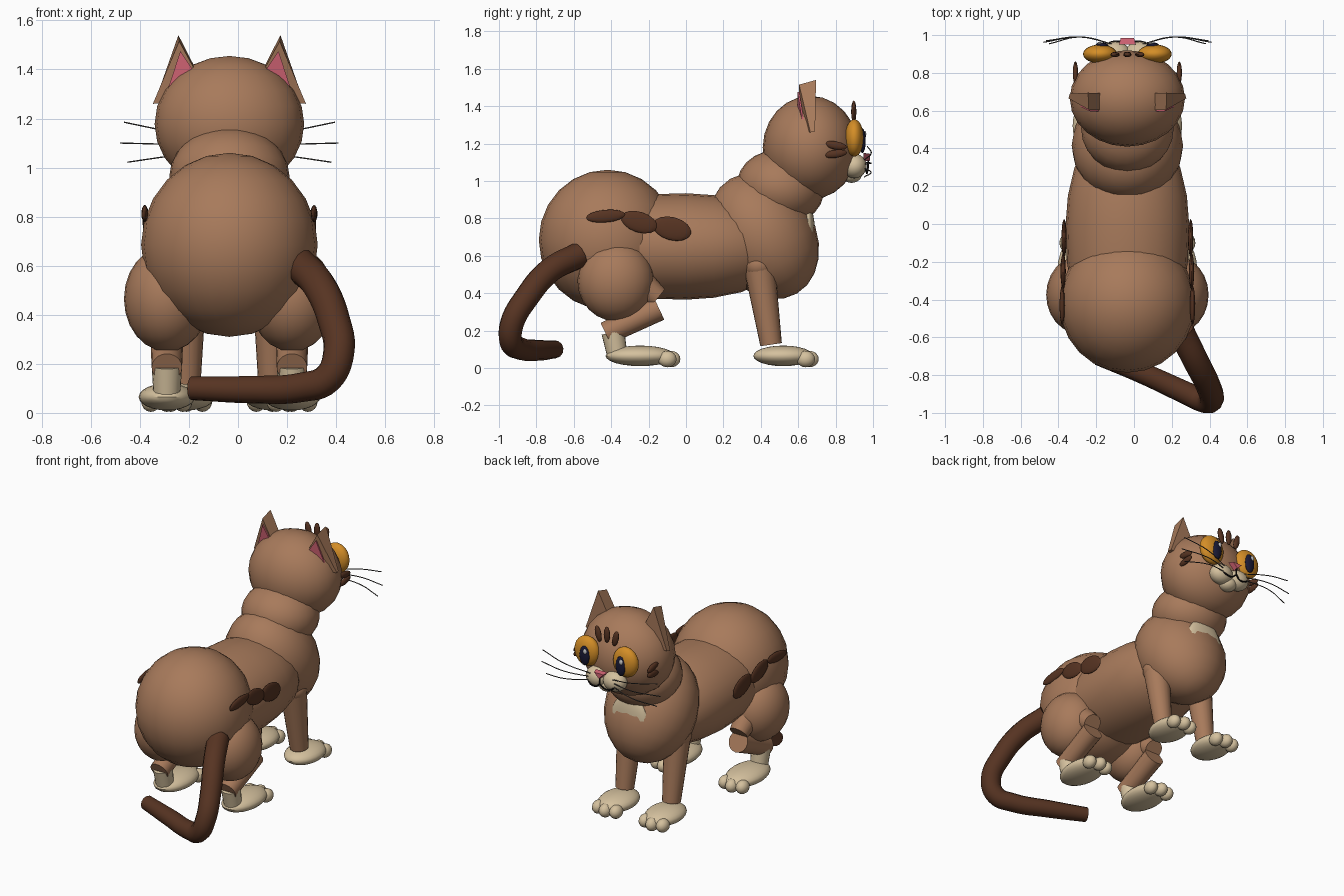
import bpy, bmesh, math
from mathutils import Vector, Matrix

if "Cube" in bpy.data.objects:
    bpy.data.objects.remove(bpy.data.objects["Cube"])

CX = -0.035  # symmetry plane of the cat


def mat(name, r, g, b):
    m = bpy.data.materials.new(name)
    m.diffuse_color = (r, g, b, 1)
    m.use_nodes = True
    m.node_tree.nodes["Principled BSDF"].inputs["Base Color"].default_value = m.diffuse_color
    return m


FUR = mat("brown_fur", 0.39, 0.195, 0.105)
DARK = mat("dark_brown", 0.095, 0.034, 0.016)
CREAM = mat("cream", 0.66, 0.53, 0.34)
ORANGE = mat("orange_eye", 0.66, 0.27, 0.02)
PINK = mat("pink", 0.66, 0.13, 0.18)
NAVY = mat("navy_pupil", 0.01, 0.01, 0.035)
BLACK = mat("black", 0.01, 0.008, 0.008)
GLINT = mat("pale_glint", 0.6, 0.6, 0.6)
GREY = mat("whisker_grey", 0.08, 0.075, 0.07)


def finish(name, bm, m):
    bmesh.ops.recalc_face_normals(bm, faces=bm.faces)
    me = bpy.data.meshes.new(name)
    bm.to_mesh(me)
    bm.free()
    me.materials.append(m)
    ob = bpy.data.objects.new(name, me)
    bpy.context.collection.objects.link(ob)
    return ob


def ball(name, loc, rad, m, tilt=0, roll=0, seg=24):
    """Ellipsoid; x is measured from the symmetry plane, tilt is about x, roll about y."""
    bm = bmesh.new()
    bmesh.ops.create_uvsphere(bm, u_segments=seg, v_segments=seg // 2, radius=1)
    rot = Matrix.Rotation(math.radians(tilt), 4, 'X') @ Matrix.Rotation(math.radians(roll), 4, 'Y')
    bm.transform(Matrix.Translation((loc[0] + CX, loc[1], loc[2])) @ rot @ Matrix.Diagonal((*rad, 1)))
    return finish(name, bm, m)


def limb(name, a, b, ra, rb, m):
    """Tapered cylinder between two points."""
    a, b = Vector(a), Vector(b)
    d = b - a
    bm = bmesh.new()
    bmesh.ops.create_cone(bm, cap_ends=True, segments=20, radius1=ra, radius2=rb, depth=d.length)
    rot = d.to_track_quat('Z', 'Y').to_matrix().to_4x4()
    bm.transform(Matrix.Translation((a + b) / 2 + Vector((CX, 0, 0))) @ rot)
    return finish(name, bm, m)


def tube(name, pts, radii, m, res=2, steps=6):
    """Smooth tube through points, converted to a mesh."""
    cu = bpy.data.curves.new(name, 'CURVE')
    cu.dimensions = '3D'
    cu.bevel_depth = 1
    cu.bevel_resolution = res
    cu.resolution_u = steps
    cu.use_fill_caps = True
    sp = cu.splines.new('BEZIER')
    sp.bezier_points.add(len(pts) - 1)
    for bp, p, r in zip(sp.bezier_points, pts, radii):
        bp.co = (p[0] + CX, p[1], p[2])
        bp.radius = r
        bp.handle_left_type = bp.handle_right_type = 'AUTO'
    cu.materials.append(m)
    ob = bpy.data.objects.new(name, cu)
    bpy.context.collection.objects.link(ob)
    return ob


def prism(name, tri_a, tri_b, m):
    """Solid between two matching triangles."""
    bm = bmesh.new()
    a = [bm.verts.new((p[0] + CX, p[1], p[2])) for p in tri_a]
    b = [bm.verts.new((p[0] + CX, p[1], p[2])) for p in tri_b]
    bm.faces.new(a)
    bm.faces.new(b[::-1])
    for i in range(3):
        j = (i + 1) % 3
        bm.faces.new((a[i], b[i], b[j], a[j]))
    return finish(name, bm, m)


# Torso: barrel lofted along y
bm = bmesh.new()
rings = []
for y, r in ((-0.4, 0.29), (-0.2, 0.32), (0.0, 0.327), (0.15, 0.315), (0.3, 0.28), (0.4, 0.22)):
    rings.append([bm.verts.new((CX + r * math.cos(t), y, 0.65 + 0.87 * r * math.sin(t)))
                  for t in (2 * math.pi * i / 24 for i in range(24))])
for p, q in zip(rings, rings[1:]):
    for i in range(24):
        bm.faces.new((p[i], p[(i + 1) % 24], q[(i + 1) % 24], q[i]))
bm.faces.new(rings[0])
bm.faces.new(rings[-1])
finish("torso", bm, FUR)

ball("hips", (0, -0.42, 0.685), (0.36, 0.367, 0.375), FUR)
ball("chest", (0, 0.415, 0.705), (0.295, 0.275, 0.355), FUR, tilt=30)
ball("neck", (0, 0.505, 0.965), (0.245, 0.235, 0.2), FUR, tilt=-10)
ball("head", (0, 0.665, 1.178), (0.305, 0.255, 0.277), FUR)
ball("chest_bib", (0, 0.652, 0.685), (0.14, 0.04, 0.19), CREAM)

# Tail
tube("tail", [(0.285, -0.57, 0.605), (0.365, -0.73, 0.52), (0.425, -0.85, 0.38), (0.445, -0.93, 0.24),
              (0.4, -0.935, 0.14), (0.3, -0.89, 0.105), (0.08, -0.79, 0.095), (-0.155, -0.7, 0.1)],
     [0.07, 0.068, 0.066, 0.064, 0.062, 0.06, 0.056, 0.048], DARK, res=4)

# Nose, chin and mouth
prism("nose", [(-0.045, 0.95, 1.15), (0.045, 0.95, 1.15), (0, 0.95, 1.105)],
      [(-0.035, 0.985, 1.145), (0.035, 0.985, 1.145), (0, 0.985, 1.11)], PINK)
ball("chin", (0, 0.885, 1.035), (0.06, 0.055, 0.045), CREAM)
tube("mouth_line", [(0, 0.975, 1.11), (0, 0.972, 1.07)], [0.005] * 2, BLACK)

# Forehead stripes
for i, x in enumerate((-0.065, 0, 0.065)):
    ball(f"forehead_stripe_{i}", (x, 0.897, 1.365 if x else 1.375), (0.022, 0.014, 0.055), DARK,
         roll=x * 200, seg=12)

for s, side in ((-1, "left"), (1, "right")):
    # Ears open toward the back
    prism(f"{side}_ear", [(s * 0.205, 0.605, 1.515), (s * 0.312, 0.665, 1.26), (s * 0.07, 0.6, 1.27)],
          [(s * 0.208, 0.695, 1.54), (s * 0.305, 0.69, 1.265), (s * 0.07, 0.69, 1.27)], FUR)
    prism(f"{side}_ear_lining", [(s * 0.2, 0.606, 1.475), (s * 0.257, 0.634, 1.3), (s * 0.11, 0.602, 1.34)],
          [(s * 0.2, 0.597, 1.475), (s * 0.257, 0.625, 1.3), (s * 0.11, 0.593, 1.34)], PINK)

    # Eyes
    ball(f"{side}_eye", (s * 0.145, 0.9, 1.23), (0.09, 0.05, 0.1), ORANGE)
    ball(f"{side}_pupil", (s * 0.135, 0.943, 1.215), (0.036, 0.018, 0.066), NAVY, seg=16)
    ball(f"{side}_glint", (s * 0.135 - 0.012, 0.957, 1.25), (0.013, 0.007, 0.018), GLINT, seg=12)

    # Muzzle, mouth and whiskers
    ball(f"{side}_muzzle", (s * 0.065, 0.9, 1.08), (0.08, 0.066, 0.066), CREAM)
    tube(f"{side}_mouth", [(0, 0.973, 1.07), (s * 0.03, 0.968, 1.045), (s * 0.07, 0.966, 1.045),
                           (s * 0.095, 0.96, 1.06)], [0.005] * 4, BLACK)
    for i, (za, zb, x) in enumerate(((1.11, 1.185, 0.43), (1.09, 1.1, 0.445), (1.07, 1.022, 0.415))):
        tube(f"{side}_whisker_{i}", [(s * 0.07, 0.95, za), (s * 0.25, 0.99, za * 0.5 + zb * 0.5),
                                     (s * x, 0.97 - 0.008 * i, zb)], [0.003] * 3, GREY, res=1)

    # Cheek and flank stripes
    for i, (z, t) in enumerate(((1.19, -10), (1.145, 8))):
        ball(f"{side}_cheek_stripe_{i}", (s * 0.275, 0.8, z), (0.014, 0.062, 0.022), DARK, tilt=t, seg=12)
    for i, (y, z, ry, rz, t, x) in enumerate(((-0.43, 0.812, 0.105, 0.034, 5, 0.345),
                                              (-0.25, 0.78, 0.1, 0.055, -18, 0.34),
                                              (-0.075, 0.745, 0.105, 0.062, -15, 0.335))):
        ball(f"{side}_flank_stripe_{i}", (s * x, y, z), (0.014, ry, rz), DARK, tilt=t, seg=16)

    # Hind leg
    hx = s * 0.255
    ball(f"{side}_thigh", (hx, -0.375, 0.465), (0.175, 0.205, 0.215), FUR)
    limb(f"{side}_knee", (hx, -0.33, 0.52), (hx, -0.15, 0.375), 0.1, 0.06, FUR)
    limb(f"{side}_shin", (hx, -0.145, 0.32), (hx, -0.43, 0.185), 0.068, 0.062, FUR)
    limb(f"{side}_ankle", (hx, -0.39, 0.19), (hx, -0.37, 0.08), 0.062, 0.055, CREAM)

    # Front leg
    fx = s * 0.175
    ball(f"{side}_shoulder", (fx, 0.39, 0.55), (0.09, 0.085, 0.08), FUR)
    limb(f"{side}_front_leg", (fx, 0.39, 0.56), (fx, 0.455, 0.125), 0.085, 0.058, FUR)

    # Paws with three toes
    for part, px, py, ry in (("hind", hx, -0.245, 0.185), ("front", fx, 0.52, 0.16)):
        ball(f"{side}_{part}_paw", (px, py, 0.065), (0.115, ry, 0.055), CREAM)
        for i in (-1, 0, 1):
            ball(f"{side}_{part}_toe_{i + 1}", (px + i * 0.065, py + ry - 0.02 - 0.02 * abs(i), 0.048),
                 (0.04, 0.05, 0.044), CREAM, seg=16)

# Smooth shading with sharp rims
bpy.ops.object.select_all(action='SELECT')
bpy.context.view_layer.objects.active = bpy.data.objects["head"]
bpy.ops.object.convert(target='MESH')
bpy.ops.object.shade_smooth_by_angle(angle=math.radians(40))
